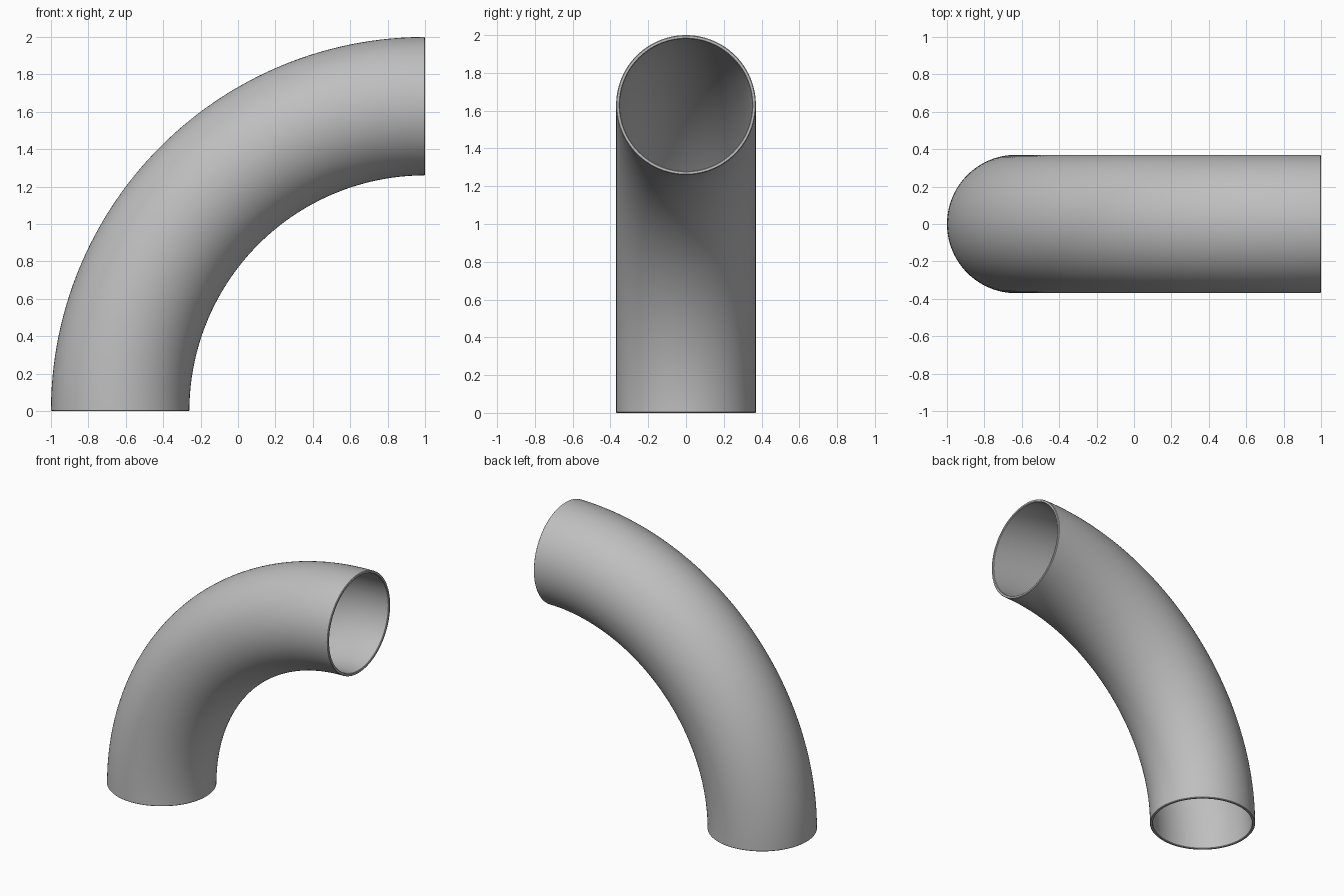
import bpy
import bmesh
from math import pi, cos, sin, radians
from mathutils import Matrix, Vector

cube = bpy.data.objects.get("Cube")
if cube:
    bpy.data.objects.remove(cube, do_unlink=True)

BEND_RADIUS = 1.63
PIPE_RADIUS = 0.37
WALL = 0.02
SIDES = 96
STEPS = 64

# Plain grey metal
grey = bpy.data.materials.new("grey_metal")
grey.use_nodes = True
colour = (0.52, 0.52, 0.52, 1)
grey.diffuse_color = colour
grey.node_tree.nodes["Principled BSDF"].inputs["Base Color"].default_value = colour

# Outer skin: a circle swept through a quarter turn about the bend axis
bm = bmesh.new()
pivot = Vector((1, 0, 0))
section = [Vector((PIPE_RADIUS * cos(2 * pi * j / SIDES) - BEND_RADIUS,
                   PIPE_RADIUS * sin(2 * pi * j / SIDES), 0))
           for j in range(SIDES)]
rings = []
for i in range(STEPS + 1):
    turn = Matrix.Rotation(pi / 2 * i / STEPS, 3, 'Y')
    rings.append([bm.verts.new(pivot + turn @ p) for p in section])
for low, high in zip(rings, rings[1:]):
    for j in range(SIDES):
        k = (j + 1) % SIDES
        bm.faces.new((low[j], low[k], high[k], high[j]))
mesh = bpy.data.meshes.new("pipe_elbow")
bm.to_mesh(mesh)
bm.free()
mesh.materials.append(grey)
pipe = bpy.data.objects.new("pipe_elbow", mesh)
bpy.context.collection.objects.link(pipe)

# Wall thickness and finely chamfered rims
wall = pipe.modifiers.new("wall", 'SOLIDIFY')
wall.thickness = WALL
wall.offset = -1
wall.use_even_offset = True
rim = pipe.modifiers.new("rim_chamfer", 'BEVEL')
rim.width = 0.004
rim.segments = 1
rim.limit_method = 'ANGLE'
rim.angle_limit = radians(50)

# Apply the modifiers, then smooth the skin while keeping the rims crisp
bpy.ops.object.select_all(action='DESELECT')
pipe.select_set(True)
bpy.context.view_layer.objects.active = pipe
for modifier in list(pipe.modifiers):
    bpy.ops.object.modifier_apply(modifier=modifier.name)
bpy.ops.object.shade_smooth_by_angle(angle=radians(30))
